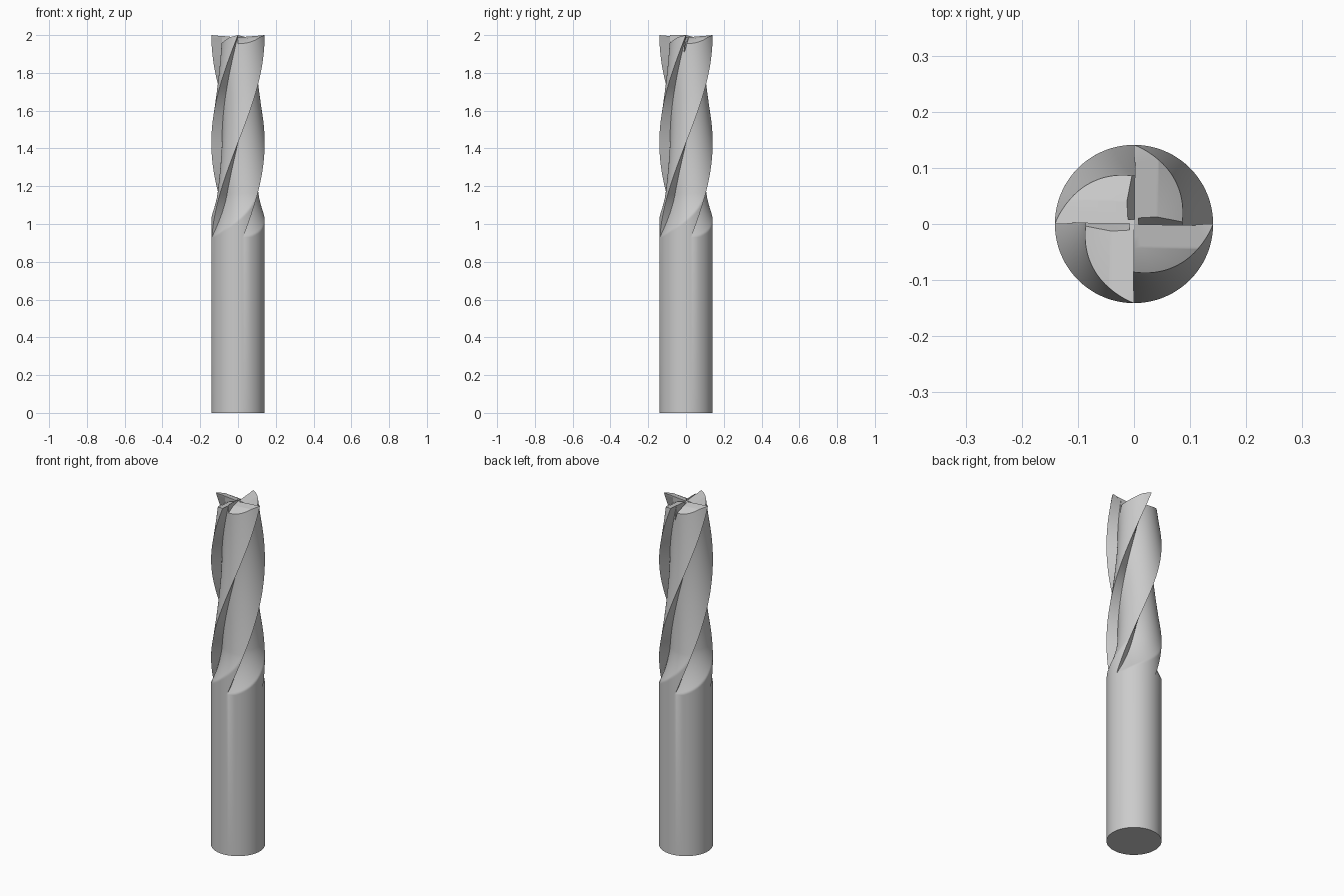
import bpy, bmesh, math
from mathutils import Matrix

if "Cube" in bpy.data.objects:
    bpy.data.objects.remove(bpy.data.objects["Cube"])

R, CORE, TOP = 0.141, 0.085, 2.0
RUN0, RUN1 = 0.93, 1.16           # flute run-out zone
PITCH = math.radians(90) / 0.57   # twist per unit of height
N = 32                            # samples per flute


def new_object(name, bm):
    bmesh.ops.recalc_face_normals(bm, faces=bm.faces[:])
    me = bpy.data.meshes.new(name)
    bm.to_mesh(me)
    bm.free()
    ob = bpy.data.objects.new(name, me)
    bpy.context.collection.objects.link(ob)
    return ob


def radius(t, z):
    # flute depth behind each cutting edge, fading out above the shank
    k = min(1, max(0, (RUN1 - z) / (RUN1 - RUN0)))
    return min(R, CORE + (R - CORE) * ((1 - t) ** 1.7 + k ** 1.7))


def ring(bm, z):
    zz = max(z, RUN0)
    out = []
    for q in range(4):
        for i in range(N + 1):
            t = i / N
            a = (zz - TOP) * PITCH - (q + t) * math.pi / 2
            r = radius(t, zz)
            out.append(bm.verts.new((r * math.cos(a), r * math.sin(a), z)))
    return out


# Shank and twisted flutes
bm = bmesh.new()
levels = [0.0] + [RUN0 + (RUN1 - RUN0) * i / 36 for i in range(37)]
levels += [RUN1 + (TOP - RUN1) * i / 48 for i in range(1, 49)]
rings = [ring(bm, z) for z in levels]
for lo, hi in zip(rings, rings[1:]):
    for i in range(len(lo)):
        j = (i + 1) % len(lo)
        bm.faces.new((lo[i], lo[j], hi[j], hi[i]))
bm.faces.new(rings[0])
bm.faces.new(rings[-1])
bmesh.ops.remove_doubles(bm, verts=bm.verts[:], dist=1e-5)
tool = new_object("fluted_cutter_body", bm)


def prism(bm, a, b):
    # solid between two matching section loops
    va, vb = [bm.verts.new(p) for p in a], [bm.verts.new(p) for p in b]
    bm.faces.new(va)
    bm.faces.new(vb)
    for i in range(len(va)):
        j = (i + 1) % len(va)
        bm.faces.new((va[i], va[j], vb[j], vb[i]))


def cut(name, bm, turn=0):
    bm.transform(Matrix.Rotation(turn, 4, 'Z'))
    c = new_object(name, bm)
    c.hide_render = True
    m = tool.modifiers.new(name, 'BOOLEAN')
    m.operation, m.solver, m.object = 'DIFFERENCE', 'EXACT', c
    return c


cutters = []
for q in range(4):
    # Two-step end relief, slightly dished toward the centre
    bm = bmesh.new()

    def section(y):
        d = 0.012 * (1 - y / R)
        return [(0, y, TOP - d), (0.043, y, TOP - 0.009 - d),
                (0.2, y, TOP - 0.1 - d), (0.2, y, 2.1), (0, y, 2.1)]
    prism(bm, section(0), section(0.2))
    cutters.append(cut(f"end_relief_{q}", bm, q * math.pi / 2))
    # Gash in front of each end tooth
    bm = bmesh.new()
    prism(bm, [(0.008, -0.002, 1.955), (0.008, 0.0, 2.02), (0.008, 0.024, 2.02)],
          [(0.11, -0.014, 1.89), (0.11, 0.0, 2.02), (0.11, 0.02, 2.02)])
    cutters.append(cut(f"end_gash_{q}", bm, q * math.pi / 2))

# Centre recess
bm = bmesh.new()
bmesh.ops.create_cone(bm, cap_ends=True, segments=32, radius1=0.022, radius2=0.022,
                      depth=0.1, matrix=Matrix.Translation((0, 0, 2.0)))
cutters.append(cut("centre_recess", bm))

# Apply the cuts and shade
bpy.context.view_layer.objects.active = tool
tool.select_set(True)
for m in list(tool.modifiers):
    bpy.ops.object.modifier_apply(modifier=m.name)
for c in cutters:
    bpy.data.objects.remove(c)
bpy.ops.object.shade_smooth_by_angle(angle=math.radians(25))
